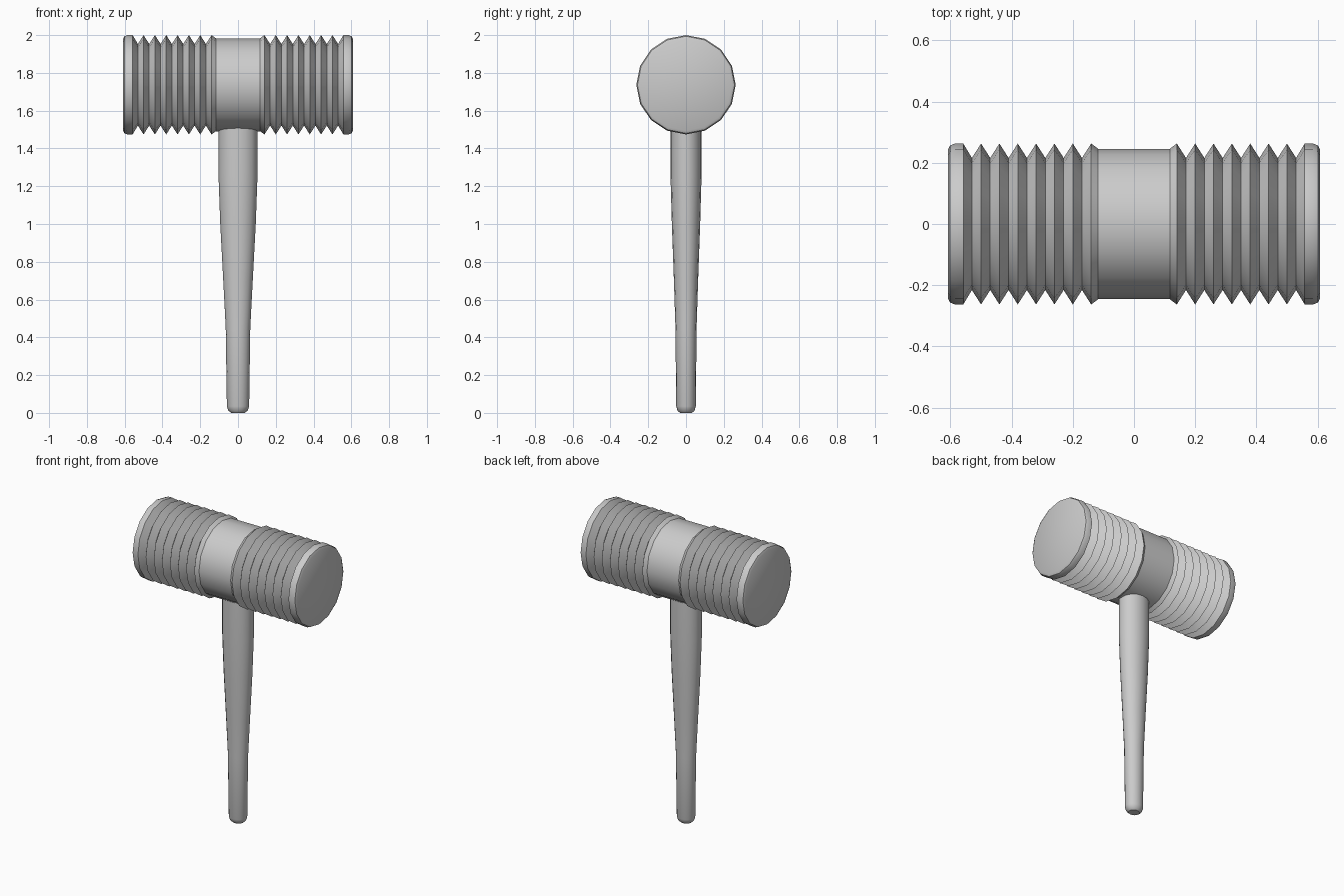
import bpy, bmesh
from math import sin, cos, pi, radians
from mathutils import Vector

if "Cube" in bpy.data.objects:
    bpy.data.objects.remove(bpy.data.objects["Cube"])

SIDES = 16
HEAD_Z = 1.737


def loft(name, rings):
    """Skin a list of vertex rings into a capped, smooth-by-angle object."""
    bm = bmesh.new()
    loops = [[bm.verts.new(p) for p in ring] for ring in rings]
    for a, b in zip(loops, loops[1:]):
        for i in range(SIDES):
            j = (i + 1) % SIDES
            bm.faces.new((a[i], a[j], b[j], b[i]))
    bm.faces.new(loops[0])
    bm.faces.new(loops[-1])
    bmesh.ops.recalc_face_normals(bm, faces=bm.faces)
    mesh = bpy.data.meshes.new(name)
    bm.to_mesh(mesh)
    bm.free()
    ob = bpy.data.objects.new(name, mesh)
    bpy.context.collection.objects.link(ob)
    bpy.ops.object.select_all(action='DESELECT')
    ob.select_set(True)
    bpy.context.view_layer.objects.active = ob
    bpy.ops.object.shade_smooth_by_angle(angle=radians(32))
    return ob


def circle_x(x, r):
    return [Vector((x, r * cos(2 * pi * i / SIDES), HEAD_Z + r * sin(2 * pi * i / SIDES)))
            for i in range(SIDES)]


def oval_z(z, rx, ry):
    return [Vector((rx * cos(2 * pi * i / SIDES), ry * sin(2 * pi * i / SIDES), z))
            for i in range(SIDES)]


# Head: plain middle, seven bellows folds, then a rounded striking cap
half = [(0.117, 0.246)]
for k in range(7):
    half += [(0.14 + 0.06 * k, 0.263), (0.17 + 0.06 * k, 0.216)]
half += [(0.558, 0.263), (0.585, 0.263), (0.601, 0.257), (0.608, 0.243)]
profile = [(-x, r) for x, r in reversed(half)] + half
loft("hammer_head", [circle_x(x, r) for x, r in profile])

# Handle: tapered oval shaft with a rounded butt, running into the head
shaft = [(0.0, 0.036, 0.032), (0.012, 0.051, 0.045), (0.035, 0.059, 0.052),
         (0.45, 0.065, 0.056), (0.7, 0.078, 0.064), (1.0, 0.094, 0.075),
         (1.25, 0.103, 0.082), (1.56, 0.103, 0.082)]
loft("handle", [oval_z(*s) for s in shaft])
